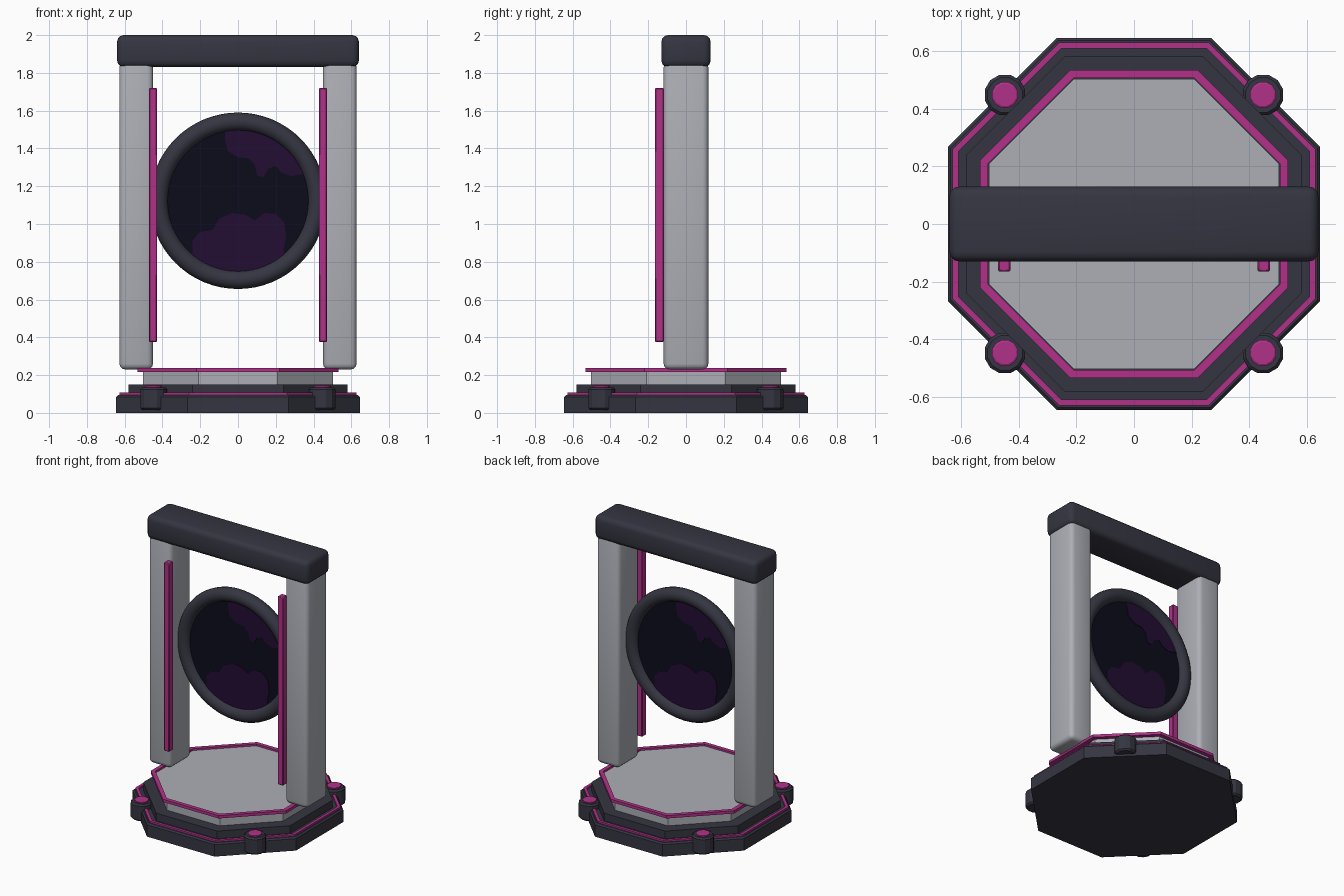
import bpy, bmesh, math
from mathutils import Matrix, Vector

if "Cube" in bpy.data.objects:
    bpy.data.objects.remove(bpy.data.objects["Cube"])


def material(name, rgb):
    m = bpy.data.materials.new(name)
    m.diffuse_color = (*rgb, 1)
    m.use_nodes = True
    m.node_tree.nodes["Principled BSDF"].inputs["Base Color"].default_value = m.diffuse_color
    return m


DARK = material("charcoal", (0.036, 0.036, 0.054))
GREY = material("pale_grey", (0.42, 0.43, 0.47))
PINK = material("magenta", (0.44, 0.031, 0.25))
NAVY = material("night_blue", (0.0037, 0.0037, 0.012))
PURPLE = material("deep_purple", (0.017, 0.004, 0.034))


def finish(name, bm, mat, smooth=False):
    bmesh.ops.recalc_face_normals(bm, faces=bm.faces)
    me = bpy.data.meshes.new(name)
    bm.to_mesh(me)
    bm.free()
    me.materials.append(mat)
    ob = bpy.data.objects.new(name, me)
    bpy.context.collection.objects.link(ob)
    if smooth:
        bpy.ops.object.select_all(action='DESELECT')
        ob.select_set(True)
        bpy.context.view_layer.objects.active = ob
        bpy.ops.object.shade_smooth_by_angle(angle=math.radians(40))
    return ob


def box(name, lo, hi, mat, bevel, segments=3):
    bm = bmesh.new()
    size = Vector(hi) - Vector(lo)
    mid = (Vector(hi) + Vector(lo)) / 2
    bmesh.ops.create_cube(bm, size=1, matrix=Matrix.Translation(mid) @ Matrix.Diagonal((*size, 1)))
    bmesh.ops.bevel(bm, geom=bm.edges[:], offset=bevel, segments=segments,
                    profile=0.5, affect='EDGES')
    return finish(name, bm, mat, True)


def turned(name, profile, mat, sides, centre=(0, 0), closed=False, flat_radius=True):
    """Spin (radius, z) points; open profiles get flat caps."""
    bm = bmesh.new()
    k = 1 / math.cos(math.pi / sides) if flat_radius else 1
    rings = []
    for r, z in profile:
        rings.append([bm.verts.new((centre[0] + r * k * math.cos((i + 0.5) * math.tau / sides),
                                    centre[1] + r * k * math.sin((i + 0.5) * math.tau / sides), z))
                      for i in range(sides)])
    pairs = list(zip(rings, rings[1:]))
    if closed:
        pairs.append((rings[-1], rings[0]))
    else:
        bm.faces.new(rings[0])
        bm.faces.new(rings[-1])
    for a, b in pairs:
        for i in range(sides):
            j = (i + 1) % sides
            bm.faces.new((a[i], a[j], b[j], b[i]))
    return finish(name, bm, mat)


def trim(name, inner, outer, z0, z1):
    turned(name, [(inner, z0), (outer, z0), (outer, z1), (inner, z1)], PINK, 8, closed=True)


# Stepped octagonal base with magenta trims
turned("base_plinth", [(0.645, 0), (0.645, 0.085), (0.635, 0.095)], DARK, 8)
turned("base_step", [(0.58, 0.09), (0.58, 0.15)], DARK, 8)
turned("platform", [(0.503, 0.15), (0.503, 0.225)], GREY, 8)
trim("lower_trim", 0.608, 0.628, 0.09, 0.107)
trim("platform_trim", 0.505, 0.533, 0.217, 0.237)

# Corner lamps
for sx in (-1, 1):
    for sy in (-1, 1):
        c = (0.447 * sx, 0.447 * sy)
        turned("lamp_housing", [(0.06, 0.015), (0.07, 0.025), (0.07, 0.125), (0.06, 0.135)],
               DARK, 12, c)
        turned("lamp_cap", [(0.045, 0.13), (0.045, 0.143), (0.038, 0.147)], PINK, 12, c)

# Pillars with light strips, and the top beam
for s in (-1, 1):
    xa, xb = sorted((0.45 * s, 0.628 * s))
    box("pillar", (xa, -0.118, 0.23), (xb, 0.118, 1.86), GREY, 0.03)
    xa, xb = sorted((0.428 * s, 0.471 * s))
    box("light_strip", (xa, -0.165, 0.375), (xb, -0.118, 1.72), PINK, 0.005, 1)
box("top_beam", (-0.64, -0.13, 1.83), (0.64, 0.13, 2.0), DARK, 0.035)

# Portal ring
ZC, MAJOR, MINOR = 1.123, 0.419, 0.048
bm = bmesh.new()
N, M = 64, 16
grid = []
for i in range(N):
    a = i * math.tau / N
    row = []
    for j in range(M):
        b = j * math.tau / M
        r = MAJOR + MINOR * math.cos(b)
        row.append(bm.verts.new((r * math.cos(a), MINOR * math.sin(b), ZC + r * math.sin(a))))
    grid.append(row)
for i in range(N):
    for j in range(M):
        k, l = (i + 1) % N, (j + 1) % M
        bm.faces.new((grid[i][j], grid[k][j], grid[k][l], grid[i][l]))
finish("portal_ring", bm, DARK, True)

# Portal disc
bm = bmesh.new()
bmesh.ops.create_cone(bm, cap_ends=True, segments=64, radius1=0.4, radius2=0.4, depth=0.02,
                      matrix=Matrix.Translation((0, 0, ZC)) @ Matrix.Rotation(math.pi / 2, 4, 'X'))
finish("portal_disc", bm, NAVY)


# Cloud plates on both faces of the disc, closed by an arc hidden in the ring
def cloud(name, wavy, a0, a1, side):
    pts = list(wavy)
    for i in range(13):
        a = math.radians(a0 + (a1 - a0) * i / 12)
        pts.append((0.39 * math.cos(a), 0.39 * math.sin(a)))
    bm = bmesh.new()
    face = bm.faces.new([bm.verts.new((x * side, -0.009 * side, ZC + z)) for x, z in pts])
    out = bmesh.ops.extrude_face_region(bm, geom=[face])
    moved = [v for v in out["geom"] if isinstance(v, bmesh.types.BMVert)]
    bmesh.ops.translate(bm, verts=moved, vec=(0, -0.005 * side, 0))
    bmesh.ops.triangulate(bm, faces=bm.faces[:])
    finish(name, bm, PURPLE)


UPPER = [(-0.07, 0.33), (-0.055, 0.265), (0, 0.23), (0.055, 0.225), (0.09, 0.19), (0.1, 0.135),
         (0.135, 0.125), (0.16, 0.17), (0.2, 0.185), (0.23, 0.15), (0.28, 0.13), (0.33, 0.14)]
LOWER = [(-0.24, -0.28), (-0.24, -0.21), (-0.2, -0.165), (-0.135, -0.155), (-0.1, -0.095),
         (-0.03, -0.065), (0.04, -0.075), (0.09, -0.105), (0.14, -0.065), (0.2, -0.07),
         (0.245, -0.115), (0.255, -0.19), (0.24, -0.26)]
for side in (1, -1):
    cloud("upper_cloud", UPPER, 20, 100, side)
    cloud("lower_cloud", LOWER, -50, -130, side)
